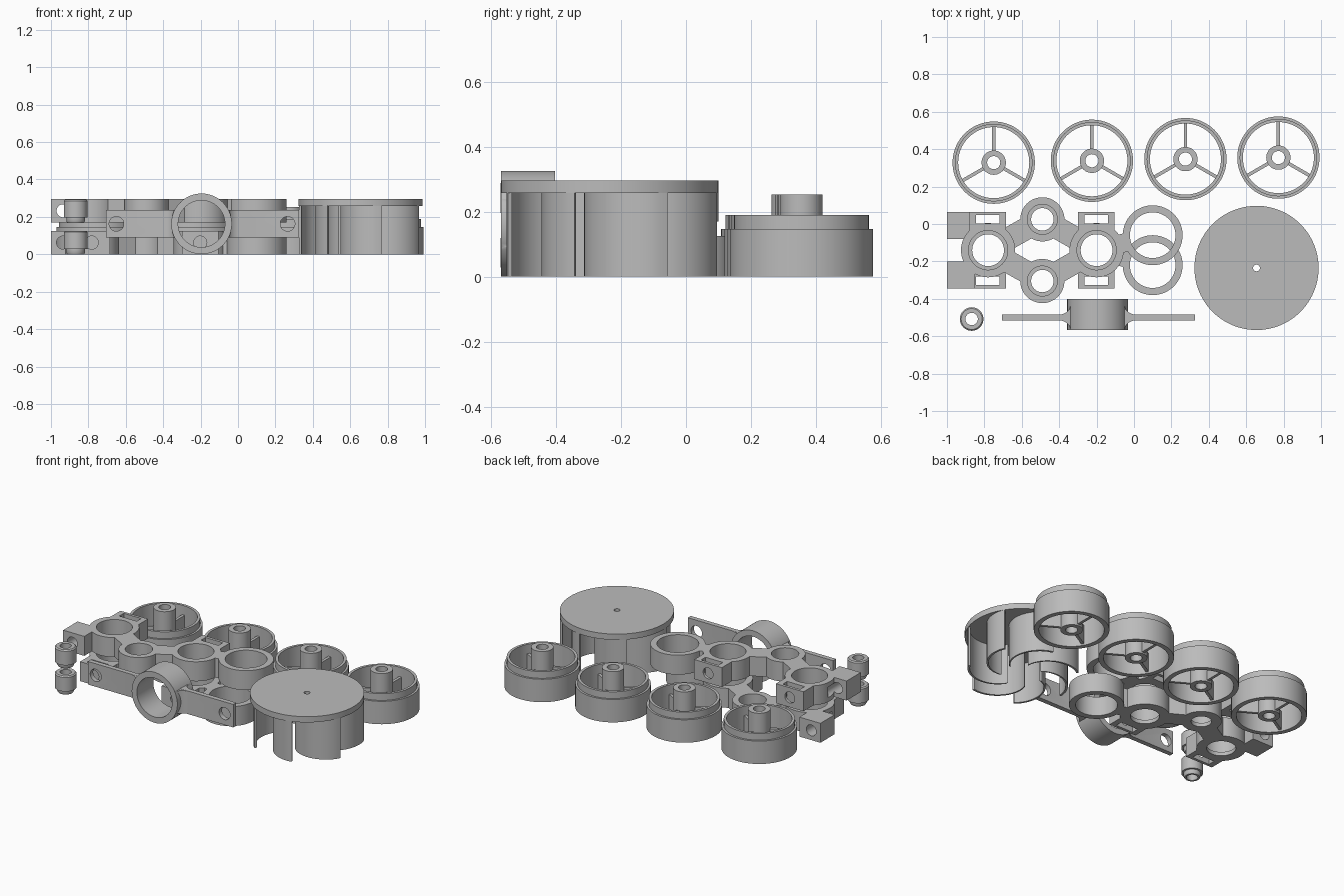
import bpy, bmesh, math
from mathutils import Matrix, Vector

if "Cube" in bpy.data.objects:
    bpy.data.objects.remove(bpy.data.objects["Cube"])

grey = bpy.data.materials.new("plain_grey")
grey.use_nodes = True
COLOR = (0.5, 0.5, 0.5, 1)
grey.diffuse_color = COLOR
grey.node_tree.nodes["Principled BSDF"].inputs["Base Color"].default_value = COLOR


def make(name, bm):
    bmesh.ops.recalc_face_normals(bm, faces=bm.faces)
    mesh = bpy.data.meshes.new(name)
    bm.to_mesh(mesh)
    bm.free()
    mesh.materials.append(grey)
    ob = bpy.data.objects.new(name, mesh)
    bpy.context.collection.objects.link(ob)
    return ob


def box(name, x0, x1, y0, y1, z0, z1):
    bm = bmesh.new()
    y0, y1 = sorted((y0, y1))
    size = Matrix.Diagonal((x1 - x0, y1 - y0, z1 - z0, 1))
    place = Matrix.Translation(((x0 + x1) / 2, (y0 + y1) / 2, (z0 + z1) / 2))
    bmesh.ops.create_cube(bm, size=1, matrix=place @ size)
    return make(name, bm)


def cylinder(name, center, r, length, along_y=False, sides=64):
    bm = bmesh.new()
    turn = Matrix.Rotation(math.pi / 2, 4, "X") if along_y else Matrix()
    bmesh.ops.create_cone(bm, cap_ends=True, segments=sides, radius1=r, radius2=r,
                          depth=length, matrix=Matrix.Translation(center) @ turn)
    return make(name, bm)


def lathe(name, profile, x, y, z=0, sides=72):
    """Spin a closed (radius, height) outline about a vertical axis."""
    bm = bmesh.new()
    rings = [[bm.verts.new((x + r * math.cos(a), y + r * math.sin(a), z + h)) for r, h in profile]
             for a in (math.tau * i / sides for i in range(sides))]
    n = len(profile)
    for i in range(sides):
        a, b = rings[i], rings[(i + 1) % sides]
        for j in range(n):
            k = (j + 1) % n
            bm.faces.new((a[j], b[j], b[k], a[k]))
    return make(name, bm)


def prism(name, points, z0, z1):
    bm = bmesh.new()
    low = [bm.verts.new((p[0], p[1], z0)) for p in points]
    top = [bm.verts.new((p[0], p[1], z1)) for p in points]
    n = len(points)
    bm.faces.new(low)
    bm.faces.new(top)
    for i in range(n):
        j = (i + 1) % n
        bm.faces.new((low[i], low[j], top[j], top[i]))
    return make(name, bm)


def bar(name, a, b, half, z0, z1):
    a, b = Vector(a), Vector(b)
    d = (b - a).normalized() * half
    side = Vector((-d.y, d.x))
    return prism(name, [a + side, a - side, b - side, b + side], z0, z1)


def combine(base, adds=(), cuts=()):
    """Weld the added solids to the base, then carve the cutters out."""
    helpers = list(adds) + list(cuts)
    for i, ob in enumerate(helpers):
        mod = base.modifiers.new("shape", "BOOLEAN")
        mod.operation = "UNION" if i < len(adds) else "DIFFERENCE"
        mod.solver = "EXACT"
        mod.object = ob
    bpy.context.view_layer.update()
    done = base.evaluated_get(bpy.context.evaluated_depsgraph_get())
    mesh = bpy.data.meshes.new_from_object(done)
    base.modifiers.clear()
    base.data = mesh
    for ob in helpers:
        bpy.data.objects.remove(ob)
    return base


# Spoked wheels with a stepped rim and a tall hub
WHEEL = [(0.19, 0), (0.22, 0), (0.22, 0.147), (0.207, 0.147), (0.207, 0.19), (0.19, 0.19)]
HUB = [(0.035, 0), (0.065, 0), (0.065, 0.253), (0.035, 0.253)]
for i, (x, y) in enumerate([(-0.75, 0.328), (-0.225, 0.338), (0.275, 0.347), (0.772, 0.355)]):
    lathe(f"wheel_rim_{i + 1}", WHEEL, x, y)
    lathe(f"wheel_hub_{i + 1}", HUB, x, y, sides=48)
    for k in range(3):
        d = Vector((0, 1)).copy()
        d.rotate(Matrix.Rotation(math.tau * k / 3, 2))
        c = Vector((x, y))
        bar(f"wheel_spoke_{i + 1}_{k + 1}", c + d * 0.06, c + d * 0.195, 0.009, 0.01, 0.13)

# Impeller: a disc carried on curved blades
IX, IY, IR = 0.655, -0.235, 0.332
lathe("impeller_disc", [(0.018, 0.258), (IR, 0.258), (IR, 0.295), (0.018, 0.295)], IX, IY, sides=96)
for k in range(7):
    tip = math.radians(341) + math.tau * k / 7
    outer, inner = [], []
    for s in range(17):
        t = s / 16
        a = tip - math.radians(68) * t
        r = IR - 0.2 * t ** 1.5
        for line, off in ((outer, 0), (inner, 0.014)):
            line.append((IX + (r - off) * math.cos(a), IY + (r - off) * math.sin(a)))
    prism(f"impeller_blade_{k + 1}", outer + inner[::-1], 0, 0.26)

# Two mirrored frames, one above the other
CY = -0.14


def frame(name, s, z0):
    h = 0.125
    z1, zm = z0 + h, z0 + h / 2
    left, right = (-0.78, CY), (-0.2, CY)
    small, large = (-0.49, CY - s * 0.165), (0.1, CY + s * 0.08)

    def post(p, r):
        return cylinder("post", (p[0], p[1], zm), r, h)

    base = post(left, 0.145)
    adds = [post(right, 0.145), post(small, 0.118), post(large, 0.16),
            bar("arm", left, small, 0.06, z0, z1), bar("arm", small, right, 0.06, z0, z1),
            bar("neck", right, large, 0.05, z0, z1),
            box("end_block", -1, -0.85, CY - s * 0.205, CY - s * 0.06, z0, z1)]
    cuts = [cylinder("pin_hole", (-0.935, CY - s * 0.13, zm), 0.035, 0.3, True)]
    # Block reaches outward beside the left socket
    for ob in adds[-1:]:
        ob.data.transform(Matrix.Translation((0, 0, 0)))
    for x in (-0.782, -0.202):
        adds.append(box("bracket", x - 0.098, x + 0.098, CY + s * 0.08, CY + s * 0.205, z0, z1))
        cuts.append(box("slot", x - 0.062, x + 0.062, CY + s * 0.142, CY + s * 0.187, z0 - 0.1, z1 + 0.1))
        cuts.append(cylinder("pin_hole", (x, CY + s * 0.19, zm), 0.035, 0.08, True))
    for p, wide, narrow in ((left, 0.105, 0.085), (right, 0.105, 0.085), (small, 0.08, 0.06)):
        cuts.append(cylinder("bore", (p[0], p[1], zm), narrow, 1))
        cuts.append(cylinder("counterbore", (p[0], p[1], z0 + 0.025 + 0.1), wide, 0.2))
    cuts.append(cylinder("bore", (large[0], large[1], zm), 0.122, 1))
    base.name = name
    return combine(base, adds, cuts)


frame("upper_frame", 1, 0.17)
frame("lower_frame", -1, 0)

# Upright strap with a central ring and flared roots
SX, SY, SZ = -0.195, -0.5, 0.163
strap = box("strap", -0.705, 0.327, SY - 0.015, SY + 0.015, 0.09, 0.238)
parts = [cylinder("ring", (SX, SY + 0.015, SZ), 0.162, 0.166, True, 96)]
for s in (-1, 1):
    curve = [(SX + s * (0.215 - 0.07 * math.sin(a)), 0.014 + 0.05 * (1 - math.cos(a)))
             for a in (math.pi / 2 * i / 8 for i in range(9))]
    parts.append(prism("flare", [(x, SY + y) for x, y in curve] + [(x, SY - y) for x, y in curve[::-1]],
                       0.091, 0.237))
holes = [cylinder("ring_bore", (SX, SY, SZ), 0.125, 1, True, 96)]
holes += [cylinder("strap_hole", (x, SY, 0.163), 0.039, 0.2, True) for x in (-0.65, 0.265)]
combine(strap, parts, holes)

# Stepped bushings, one above the other
BUSH = [(0.033, 0), (0.045, 0), (0.05, 0.01), (0.05, 0.028), (0.063, 0.028),
        (0.063, 0.118), (0.056, 0.125), (0.033, 0.125)]
for name, z in (("lower_bushing", 0), ("upper_bushing", 0.168)):
    lathe(name, BUSH, -0.868, -0.508, z, 48)

# Smooth round walls, keep crisp edges
bpy.ops.object.select_all(action="DESELECT")
for ob in bpy.context.collection.objects:
    if ob.type == "MESH":
        ob.select_set(True)
        bpy.context.view_layer.objects.active = ob
bpy.ops.object.shade_smooth_by_angle(angle=math.radians(30))
